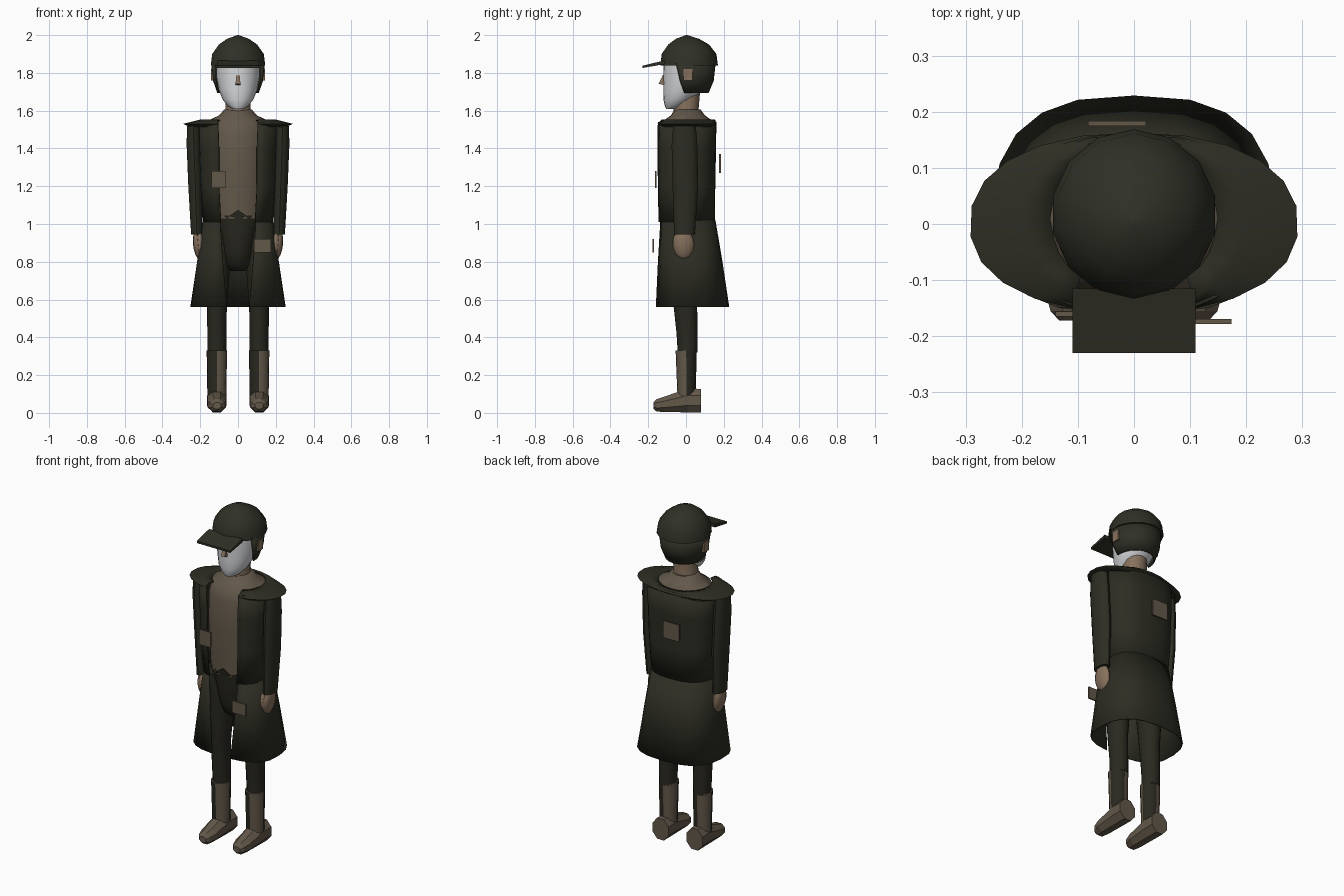
import bpy, bmesh, math
from mathutils import Vector

if "Cube" in bpy.data.objects:
    bpy.data.objects.remove(bpy.data.objects["Cube"])


def material(name, rgb):
    m = bpy.data.materials.new(name)
    m.diffuse_color = (*rgb, 1)
    m.use_nodes = True
    m.node_tree.nodes["Principled BSDF"].inputs["Base Color"].default_value = m.diffuse_color
    return m


COAT = material("dark olive coat", (0.026, 0.026, 0.017))
CAP = material("dark olive cap", (0.028, 0.029, 0.019))
PANTS = material("dark trousers", (0.022, 0.021, 0.014))
BROWN = material("brown cloth", (0.125, 0.098, 0.068))
SKIN = material("tan skin", (0.24, 0.165, 0.11))
FACE = material("pale face", (0.66, 0.67, 0.69))


def build(name, rows, mats, closed=True, caps=True, smooth=40, thick=0):
    """Skin a list of equal point rows into one object."""
    bm = bmesh.new()
    vr = [[bm.verts.new(p) for p in row] for row in rows]
    n = len(rows[0])
    for a, b in zip(vr, vr[1:]):
        for i in range(n if closed else n - 1):
            j = (i + 1) % n
            bm.faces.new((a[i], a[j], b[j], b[i]))
    if caps and closed:
        bm.faces.new(vr[0])
        bm.faces.new(vr[-1])
    bmesh.ops.recalc_face_normals(bm, faces=bm.faces[:])
    me = bpy.data.meshes.new(name)
    bm.to_mesh(me)
    bm.free()
    ob = bpy.data.objects.new(name, me)
    bpy.context.collection.objects.link(ob)
    for m in mats:
        me.materials.append(m)
    if thick:
        mod = ob.modifiers.new("thickness", 'SOLIDIFY')
        mod.thickness = thick
        mod.offset = 0
    if smooth:
        bpy.ops.object.select_all(action='DESELECT')
        ob.select_set(True)
        bpy.context.view_layer.objects.active = ob
        bpy.ops.object.shade_smooth_by_angle(angle=math.radians(smooth))
    return ob


def loft(name, rings, mats, n=12, **kw):
    """Rings are (cx, cy, z, rx, ry)."""
    rows = [[(cx + rx * math.sin(2 * math.pi * i / n), cy - ry * math.cos(2 * math.pi * i / n), z)
             for i in range(n)] for cx, cy, z, rx, ry in rings]
    return build(name, rows, mats, **kw)


def wrap(name, rings, mats, n=21, e=0.75, thick=0.006):
    """Front-open shell; rings are (z, rx, front y, back y, half opening)."""
    rows = []
    for z, rx, yf, yb, gap in rings:
        a0 = math.asin(min(1, gap / rx) ** (1 / e))
        row = []
        for i in range(n):
            a = a0 + (2 * math.pi - 2 * a0) * i / (n - 1)
            s, c = math.sin(a), math.cos(a)
            x = rx * math.copysign(abs(s) ** e, s)
            y = -yf * abs(c) ** e if c > 0 else yb * abs(c) ** e
            row.append((x, y, z))
        rows.append(row)
    return build(name, rows, mats, closed=False, thick=thick)


def box(name, lo, hi, mat):
    rows = [[(lo[0], lo[1], z), (hi[0], lo[1], z), (hi[0], hi[1], z), (lo[0], hi[1], z)]
            for z in (lo[2], hi[2])]
    return build(name, rows, [mat], smooth=0)


def ball(name, c, r, mat, rot=0.0):
    rings = []
    for k in range(9):
        t = math.pi * (0.02 + 0.96 * k / 8)
        z = -math.cos(t)
        rings.append((c[0] + rot * z, c[1], c[2] + r[2] * z, r[0] * math.sin(t), r[1] * math.sin(t)))
    return loft(name, rings, [mat], 12)


# Head, neck and hair
loft("head", [(0, -.075, 1.61, .03, .03), (0, -.06, 1.625, .055, .052), (0, -.04, 1.66, .082, .08),
              (0, -.012, 1.71, .102, .107), (0, 0, 1.78, .115, .12), (0, 0, 1.85, .115, .118)], [FACE], 20)
loft("neck", [(0, .01, 1.54, .075, .068), (0, 0, 1.6, .068, .066), (0, .01, 1.72, .066, .066)], [SKIN], 14)
wrap("hair", [(1.695, .105, .06, .115, .104), (1.76, .128, .09, .142, .12), (1.85, .138, .11, .152, .122)],
     [CAP], e=1.0, thick=.01)
build("nose", [[(-.013, -.115, 1.735), (.013, -.115, 1.735), (.013, -.145, 1.742), (-.013, -.145, 1.742)],
               [(-.009, -.11, 1.79), (.009, -.11, 1.79), (.009, -.122, 1.79), (-.009, -.122, 1.79)]],
      [SKIN], smooth=0)

# Cap with visor
loft("cap_dome", [(0, .017, 1.84, .148, .152), (0, .016, 1.9, .14, .145), (0, .014, 1.95, .104, .108),
                  (0, .008, 1.98, .06, .062), (0, .003, 2.0, .004, .004)], [CAP], 14, smooth=45)
build("cap_visor", [[(-.11, -.23, 1.826), (.11, -.23, 1.826), (.11, -.23, 1.838), (-.11, -.23, 1.838)],
                    [(-.11, -.115, 1.846), (.11, -.115, 1.846), (.11, -.115, 1.866), (-.11, -.115, 1.866)]],
      [CAP], smooth=0)

# Shirt with yoke
loft("shirt", [(0, 0, 1.03, .15, .135), (0, 0, 1.3, .165, .145), (0, 0, 1.48, .165, .142),
               (0, .01, 1.55, .152, .125), (0, .01, 1.575, .1, .09), (0, .008, 1.605, .074, .07)],
     [BROWN], 20, smooth=50)

# Trousers seat
loft("trouser_seat", [(0, 0, .75, .04, .04), (0, 0, .78, .072, .085), (0, 0, .85, .092, .115),
                      (0, 0, .95, .11, .13), (0, 0, 1.045, .152, .137)], [PANTS], 16)
build("waist_point", [[(-.05, -.141, 1.04), (.05, -.141, 1.04), (0, -.146, 1.075)],
                      [(-.05, -.133, 1.04), (.05, -.133, 1.04), (0, -.137, 1.075)]], [PANTS], smooth=0)

# Coat body, skirt and flared shoulder cape
wrap("coat_body", [(1.01, .182, .152, .15, .09), (1.2, .198, .156, .152, .1), (1.4, .205, .158, .156, .1),
                   (1.54, .205, .157, .158, .105)], [COAT])
wrap("coat_skirt", [(.56, .25, .158, .226, .06), (.8, .215, .15, .19, .08), (1.02, .182, .143, .153, .095)],
     [COAT])
wrap("shoulder_cape", [(1.515, .25, .14, .15, .11), (1.53, .29, .156, .16, .105), (1.55, .2, .145, .152, .105),
                       (1.548, .145, .118, .142, .095)], [COAT], e=0.9)

for s, side in ((-1, "right"), (1, "left")):
    # Ears
    box(side + "_ear", (s * .132 - .01, -.012, 1.76), (s * .132 + .01, .034, 1.82), SKIN)

    # Sleeves and hands
    loft(side + "_sleeve", [(s * .218, -.008, .945, .031, .055), (s * .226, -.003, 1.2, .038, .068),
                            (s * .234, -.008, 1.42, .039, .068), (s * .235, -.008, 1.52, .036, .06)], [COAT], 14)
    ball(side + "_hand", (s * .211, -.012, .89), (.027, .055, .078), SKIN, s * .008)
    ball(side + "_thumb", (s * .202, -.05, .9), (.017, .02, .052), SKIN)

    # Trouser legs
    loft(side + "_leg", [(s * .112, .008, .32, .05, .052), (s * .112, .006, .42, .05, .056),
                         (s * .112, -.003, .56, .053, .062), (s * .108, -.005, .8, .068, .08),
                         (s * .105, 0, .99, .07, .09)], [PANTS], 12)

    # Boot shafts, coloured by alternating quarters
    shaft = loft(side + "_boot_shaft", [(s * .112, .003, .08, .05, .048), (s * .112, .001, .33, .054, .056)],
                 [BROWN, PANTS], 16)
    for p in shaft.data.polygons:
        if (p.center.x - s * .112) * p.center.y > 0.0001 and abs(p.normal.z) < .5:
            p.material_index = 1

    # Shoes, octagonal sections running heel to toe
    rows = []
    for y, zc, rx, rz in ((.08, .065, .054, .064), (.01, .066, .052, .065), (-.11, .046, .05, .043),
                          (-.155, .04, .038, .034), (-.172, .038, .022, .018)):
        rows.append([(s * .112 + rx * math.cos(math.pi * (k + .5) / 4) * 1.05, y,
                      zc + rz * math.sin(math.pi * (k + .5) / 4) * 1.05) for k in range(8)])
    build(side + "_shoe", rows, [BROWN], smooth=0)

# Cloth patches
box("chest_patch", (-.14, -.165, 1.19), (-.066, -.156, 1.28), BROWN)
box("hip_patch", (.086, -.178, .85), (.174, -.169, .92), BROWN)
box("back_patch", (-.082, .175, 1.27), (.021, .184, 1.37), BROWN)
